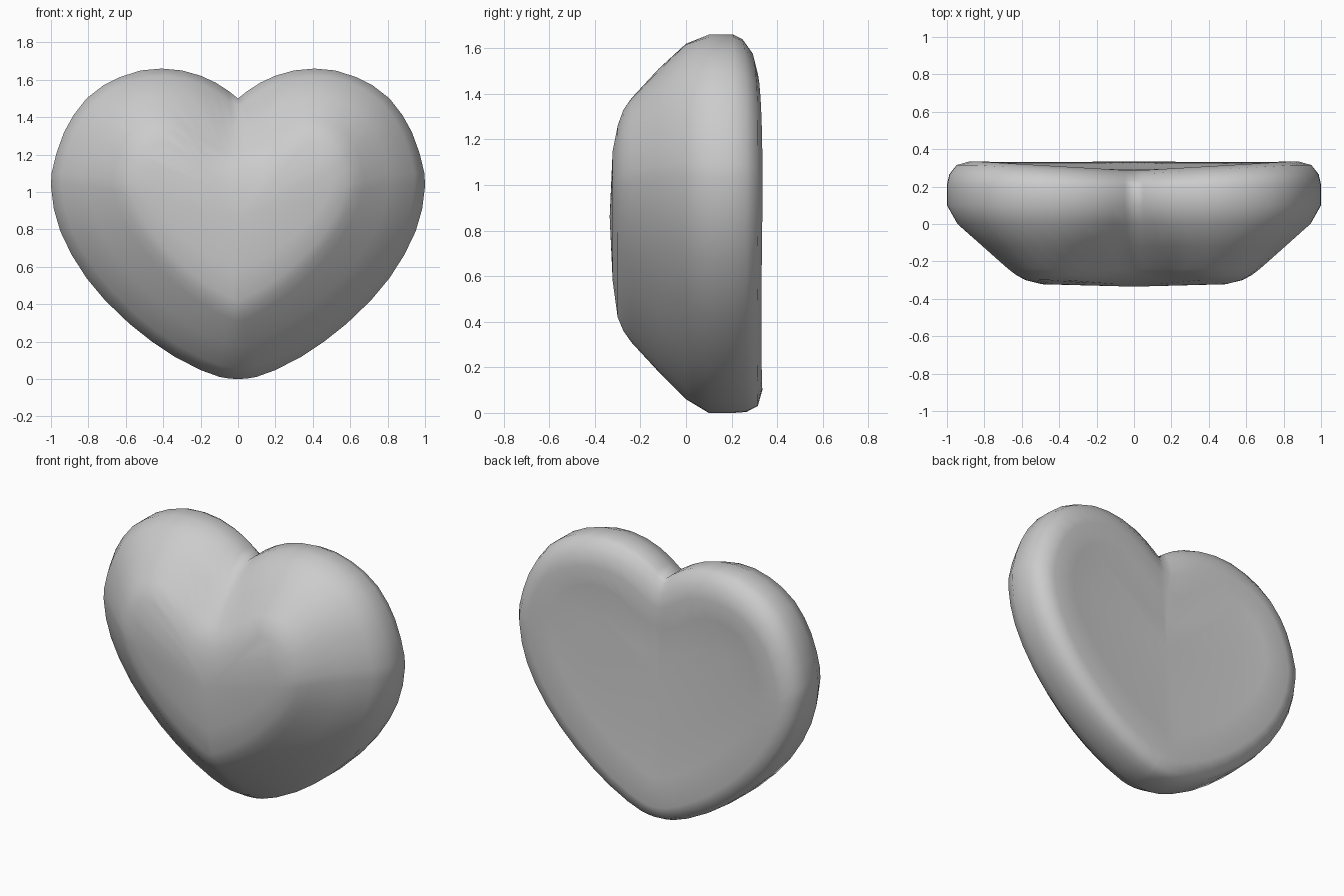
import bpy
import bmesh
from mathutils import Vector
from mathutils.geometry import intersect_point_line

if "Cube" in bpy.data.objects:
    bpy.data.objects.remove(bpy.data.objects["Cube"])

# Right half of the heart outline, from top notch to bottom tip (x, z)
HALF = [(0, 1.5), (0.05, 1.54), (0.12, 1.585), (0.2, 1.622), (0.3, 1.65), (0.41, 1.66),
        (0.52, 1.65), (0.63, 1.615), (0.72, 1.57), (0.81, 1.5), (0.88, 1.41), (0.93, 1.32),
        (0.97, 1.21), (0.997, 1.1), (1.0, 1.03), (0.985, 0.91), (0.95, 0.79), (0.89, 0.665),
        (0.81, 0.54), (0.71, 0.42), (0.58, 0.295), (0.46, 0.2), (0.34, 0.12), (0.2, 0.048),
        (0.1, 0.012), (0.05, 0.003), (0, 0)]
OUTLINE = [Vector(p) for p in HALF + [(-x, z) for x, z in HALF[-2:0:-1]]]
N = len(OUTLINE)
CENTRE = Vector((0, 0.9))

# Cross-section rings from back to front: y, inset from outline, lowest z, highest z
RINGS = [(0.32, 0.45, 0.50, 1.20),
         (0.325, 0.27, 0.28, 1.38),
         (0.335, 0.12, 0.10, 1.50),
         (0.315, 0.05, 0.03, 1.58),
         (0.265, 0.012, 0.004, 1.64),
         (0.21, 0.0, 0.0, 1.66),
         (0.10, 0.0, 0.0, 1.66),
         (0.0, 0.055, 0.06, 1.62),
         (-0.12, 0.19, 0.18, 1.51),
         (-0.24, 0.325, 0.31, 1.38),
         (-0.275, 0.37, 0.36, 1.33),
         (-0.30, 0.415, 0.42, 1.26),
         (-0.322, 0.50, 0.58, 1.15)]


def edge_distance(p):
    """Distance from p to the heart outline."""
    best = 9
    for a, b in zip(OUTLINE, OUTLINE[1:] + OUTLINE[:1]):
        q, t = intersect_point_line(p, a, b)
        q = a.lerp(b, min(1, max(0, t)))
        best = min(best, (p - q).length)
    return best


def inset_point(p, inset):
    """Slide p toward the centre until it lies the given inset inside the outline."""
    if inset == 0:
        return p.copy()
    lo, hi = 0.0, 1.0
    for _ in range(14):
        mid = (lo + hi) / 2
        if edge_distance(CENTRE.lerp(p, mid)) > inset:
            lo = mid
        else:
            hi = mid
    return CENTRE.lerp(p, lo)


def back_dip(x, y, z):
    """Lean the back inward near the notch."""
    if y < 0.2:
        return 0
    weight = min(1, (y - 0.2) / 0.1)
    return 0.05 * weight * max(0, 1 - abs(x) / 0.85) * min(1, max(0, (z - 0.1) / 1.2))


bm = bmesh.new()
loops = []
for y, inset, low, high in RINGS:
    pts = [inset_point(p, inset) for p in OUTLINE]
    z0, z1 = min(p.y for p in pts), max(p.y for p in pts)
    loop = []
    for p in pts:
        z = low + (p.y - z0) * (high - low) / (z1 - z0)
        loop.append(bm.verts.new((p.x, y - back_dip(p.x, y, z), z)))
    loops.append(loop)

# Skin the rings and close both ends with fans
for a, b in zip(loops, loops[1:]):
    for i in range(N):
        j = (i + 1) % N
        bm.faces.new((a[i], a[j], b[j], b[i]))
for loop, y in ((loops[0], 0.29), (loops[-1], -0.335)):
    centre = bm.verts.new((0, y, 0.86))
    for i in range(N):
        bm.faces.new((loop[i], loop[(i + 1) % N], centre))
bmesh.ops.recalc_face_normals(bm, faces=bm.faces[:])
for f in bm.faces:
    f.smooth = True

mesh = bpy.data.meshes.new("heart")
bm.to_mesh(mesh)
bm.free()
heart = bpy.data.objects.new("heart", mesh)
bpy.context.collection.objects.link(heart)

# Plain grey finish
grey = bpy.data.materials.new("light grey")
grey.diffuse_color = (0.6, 0.6, 0.6, 1)
grey.use_nodes = True
grey.node_tree.nodes["Principled BSDF"].inputs["Base Color"].default_value = grey.diffuse_color
mesh.materials.append(grey)
